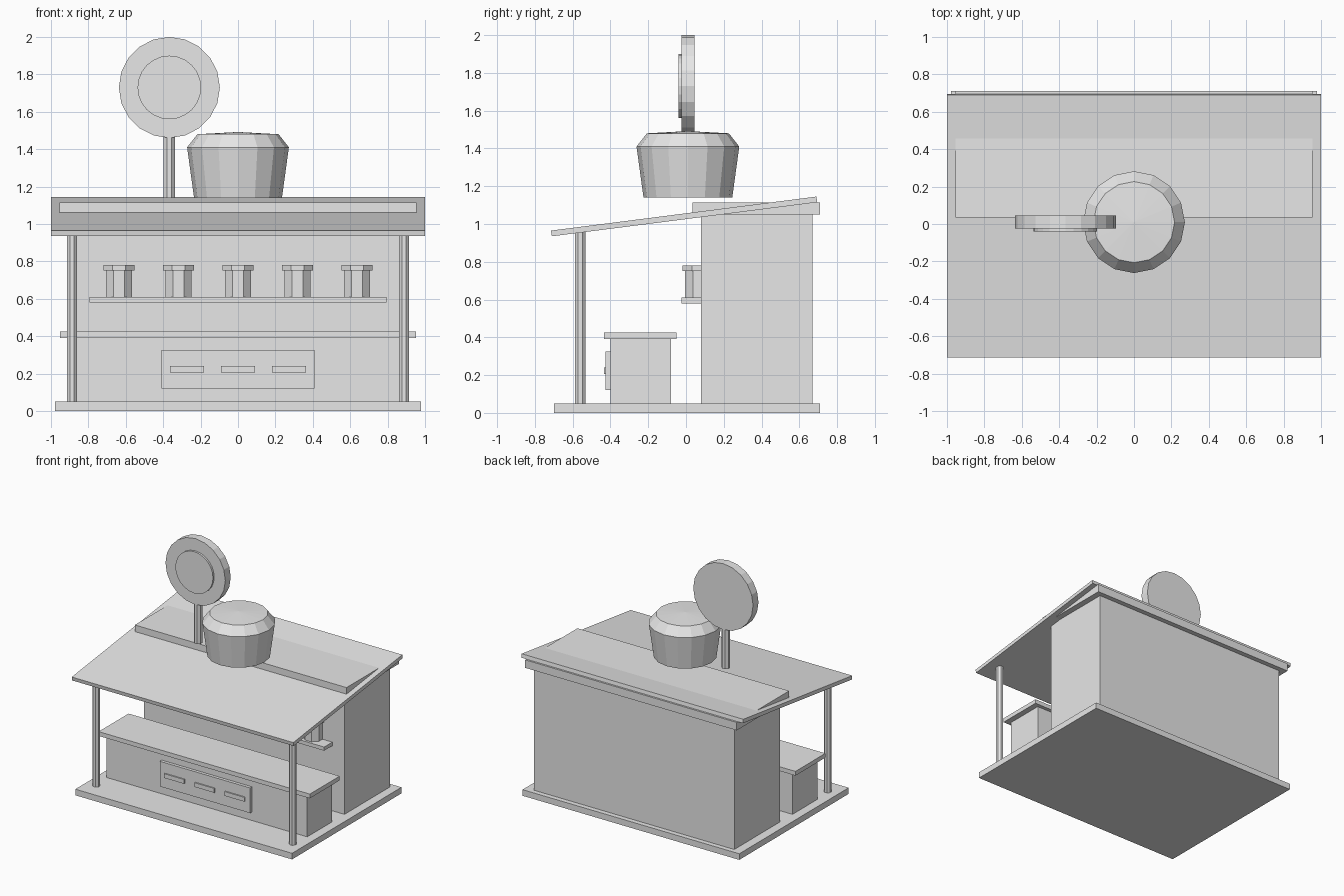
import bpy, bmesh
from math import pi, cos, sin

if "Cube" in bpy.data.objects:
    bpy.data.objects.remove(bpy.data.objects["Cube"], do_unlink=True)

GREY = (0.8, 0.8, 0.8, 1)
mat = bpy.data.materials.new("plain_grey")
mat.use_nodes = True
mat.diffuse_color = GREY
mat.node_tree.nodes["Principled BSDF"].inputs["Base Color"].default_value = GREY


def finish(name, bm):
    bmesh.ops.recalc_face_normals(bm, faces=bm.faces)
    mesh = bpy.data.meshes.new(name)
    bm.to_mesh(mesh)
    bm.free()
    mesh.materials.append(mat)
    ob = bpy.data.objects.new(name, mesh)
    bpy.context.collection.objects.link(ob)
    return ob


def prism(name, profile, half_width, x=0):
    """Extrude a (y, z) outline along x."""
    bm = bmesh.new()
    face = bm.faces.new([bm.verts.new((x - half_width, y, z)) for y, z in profile])
    out = bmesh.ops.extrude_face_region(bm, geom=[face])
    verts = [v for v in out["geom"] if isinstance(v, bmesh.types.BMVert)]
    bmesh.ops.translate(bm, verts=verts, vec=(2 * half_width, 0, 0))
    return finish(name, bm)


def box(name, half_width, y0, y1, z0, z1, x=0):
    return prism(name, [(y0, z0), (y1, z0), (y1, z1), (y0, z1)], half_width, x)


def lathe(name, profile, sides, location, turn=0.0):
    """Revolve (radius, height) points into a closed faceted solid."""
    bm = bmesh.new()
    rings = []
    for r, z in profile:
        angles = [2 * pi * i / sides + turn for i in range(sides)]
        if r == 0:
            rings.append([bm.verts.new((0, 0, z))] * sides)
        else:
            rings.append([bm.verts.new((r * cos(a), r * sin(a), z)) for a in angles])
    for low, high in zip(rings, rings[1:]):
        for i in range(sides):
            j = (i + 1) % sides
            bm.faces.new(dict.fromkeys((low[i], low[j], high[j], high[i])))
    for ring in (rings[0], rings[-1]):
        if ring[0] is not ring[1]:
            bm.faces.new(ring)
    ob = finish(name, bm)
    ob.location = location
    return ob


# Floor, back room and roof
box("floor_slab", 0.978, -0.70, 0.71, 0, 0.05)
box("back_room", 0.905, 0.08, 0.67, 0.05, 1.05)
box("roof_cap", 0.955, 0.035, 0.71, 1.05, 1.115)
prism("sloped_roof", [(-0.71, 0.935), (0.695, 1.115), (0.69, 1.145), (-0.715, 0.965)], 1.0)

# Counter with its front panel and three handles
box("counter_body", 0.905, -0.40, -0.08, 0.05, 0.39)
box("counter_top", 0.953, -0.435, -0.05, 0.39, 0.425)
box("counter_panel", 0.408, -0.425, -0.40, 0.12, 0.325)
for x in (-0.273, 0, 0.273):
    box("panel_handle", 0.09, -0.435, -0.425, 0.205, 0.24, x)

# Shelf and jars
box("jar_shelf", 0.795, -0.025, 0.10, 0.58, 0.61)
for i in range(5):
    x = 0.318 * (i - 2)
    lathe("jar", [(0.076, 0), (0.076, 0.145)], 8, (x, 0.065, 0.61), pi / 8)
    lathe("jar_lid", [(0.09, 0), (0.09, 0.028)], 8, (x, 0.065, 0.752), pi / 8)

# Front posts
for x in (-0.887, 0.887):
    lathe("front_post", [(0.029, 0), (0.029, 0.91)], 8, (x, -0.56, 0.05), pi / 8)

# Rooftop pot with a shallow lid
lathe("rooftop_pot", [(0.235, 0), (0.272, 0.27), (0.217, 0.34), (0, 0.352)],
      16, (0, 0.01, 1.14))

# Round sign on a pole
lathe("sign_pole", [(0.033, 0), (0.033, 0.36)], 8, (-0.367, 0.01, 1.14), pi / 8)
disc = lathe("sign_disc", [(0.27, 0), (0.27, 0.07)], 20, (-0.367, 0.045, 1.73))
inset = lathe("sign_inset", [(0.17, 0), (0.17, 0.018)], 24, (-0.367, -0.023, 1.73))
for ob in (disc, inset):
    ob.rotation_euler.x = pi / 2
